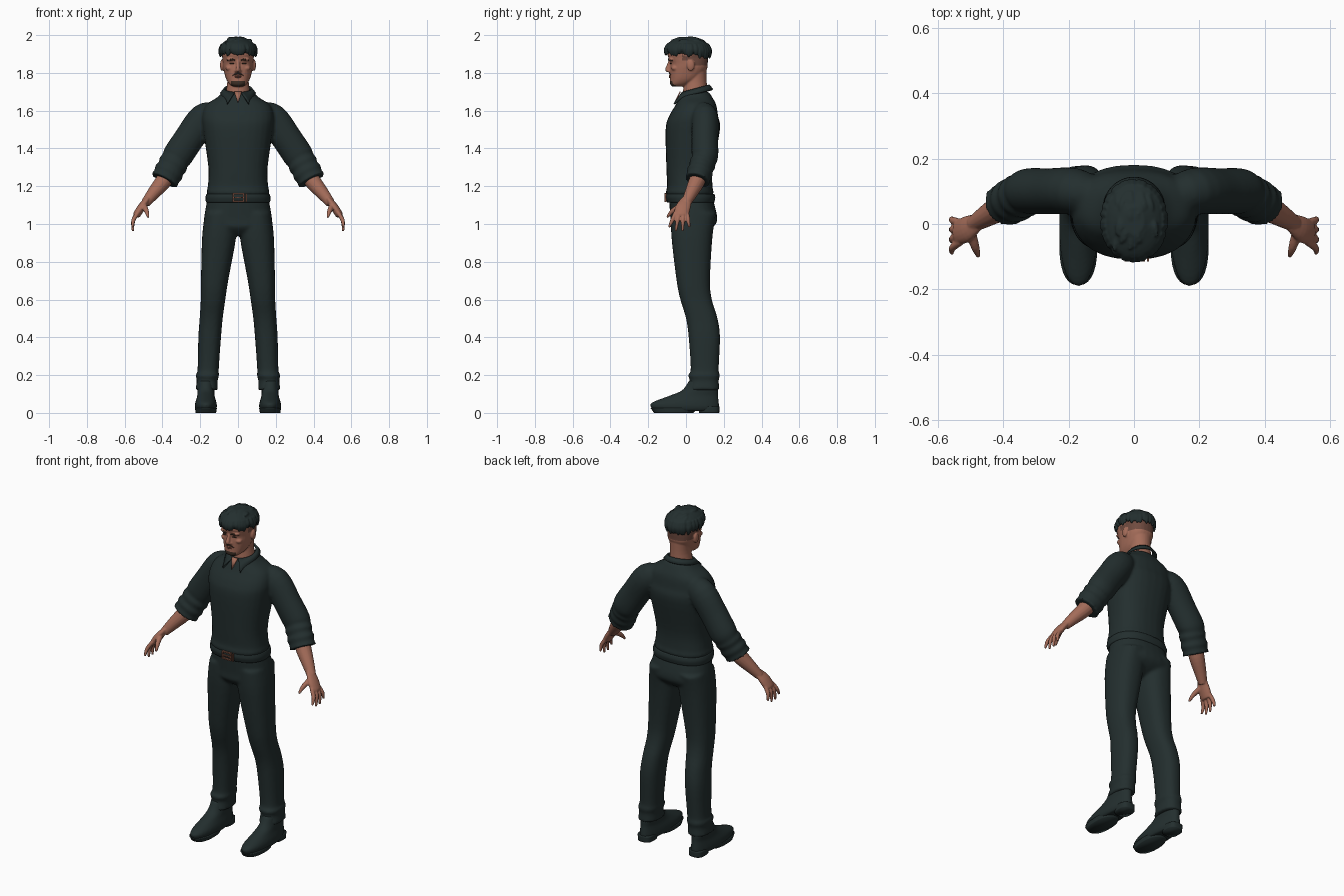
import bpy, bmesh, random
from math import sin, cos, pi, copysign
from mathutils import Vector, Matrix

random.seed(4)
if "Cube" in bpy.data.objects:
    bpy.data.objects.remove(bpy.data.objects["Cube"])


def material(name, *rgb):
    mat = bpy.data.materials.new(name)
    mat.use_nodes = True
    mat.diffuse_color = (*rgb, 1)
    mat.node_tree.nodes["Principled BSDF"].inputs["Base Color"].default_value = (*rgb, 1)
    return mat


DARK = material("dark green black", .017, .028, .028)
SKIN = material("skin", .37, .15, .1)
SHAVED = material("shaved hair", .16, .07, .05)
BEARD = material("beard", .05, .03, .02)
LIP = material("lips", .25, .09, .06)
COPPER = material("copper", .2, .08, .05)


# ---- shape helpers ----
def smooth_rows(rows, steps=4):
    """Smoothly interpolate between rows of numbers with Hermite blending."""
    points = [Vector(row) for row in rows]
    points = [points[0], *points, points[-1]]
    result = []
    for before, start, end, after in zip(points, points[1:], points[2:], points[3:]):
        leave, arrive = (end - before) / 2, (after - start) / 2
        for step in range(steps):
            t = step / steps
            ease = t * t * (3 - 2 * t)
            result.append(start.lerp(end, ease) + leave * t * (1 - t) ** 2 - arrive * t * t * (1 - t))
    return result + [points[-1]]


def join_sections(bm, sections, power, sides):
    """Join superellipse sections (centre, first axis, second axis) into a closed body."""
    rings = []
    for centre, first, second in sections:
        ring = []
        for i in range(sides):
            angle = 2 * pi * i / sides
            x, y = (copysign(abs(w) ** (2 / power), w) for w in (cos(angle), sin(angle)))
            ring.append(bm.verts.new(centre + first * x + second * y))
        rings.append(ring)
    faces = [bm.faces.new(rings[0]), bm.faces.new(rings[-1])]
    for lower, upper in zip(rings, rings[1:]):
        for i in range(sides):
            faces.append(bm.faces.new((lower[i - 1], lower[i], upper[i], upper[i - 1])))
    bmesh.ops.recalc_face_normals(bm, faces=faces)


def stack(bm, rows, power=2.4):
    """Upright body from rows of height, half width, front, back and optional centre x."""
    sections = []
    for z, width, front, back, x in smooth_rows([(*row, 0)[:5] for row in rows]):
        sections.append((Vector((x, (front + back) / 2, z)), Vector((width, 0, 0)),
                         Vector((0, (back - front) / 2, 0))))
    join_sections(bm, sections, power, sides=28)


def tube(bm, rows, depth=1, sides=16):
    """Limb from rows of x, y, z, radius; depth scales the front-to-back radius."""
    points = smooth_rows(rows)
    sections = []
    for i, point in enumerate(points):
        following, previous = points[min(i + 1, len(points) - 1)], points[max(i - 1, 0)]
        along = (following - previous).to_3d().normalized()
        across = Vector((0, 1, 0))
        across = (across - along * across.dot(along)).normalized()
        radius = point.w
        sections.append((point.to_3d(), across * radius * depth, along.cross(across) * radius))
    join_sections(bm, sections, 2, sides)


def placed(location, size):
    return Matrix.Translation(location) @ Matrix.Diagonal((*size, 1))


def ball(bm, location, size):
    bmesh.ops.create_uvsphere(bm, u_segments=20, v_segments=12, radius=1, matrix=placed(location, size))


def box(bm, location, size):
    bmesh.ops.create_cube(bm, size=1, matrix=placed(location, size))


def mirror(bm):
    copied = bmesh.ops.duplicate(bm, geom=bm.verts[:] + bm.edges[:] + bm.faces[:])["geom"]
    verts = [item for item in copied if isinstance(item, bmesh.types.BMVert)]
    bmesh.ops.scale(bm, vec=(-1, 1, 1), verts=verts)
    bmesh.ops.reverse_faces(bm, faces=[item for item in copied if isinstance(item, bmesh.types.BMFace)])


def finish(name, bm, *materials, voxel=0, relax=0, thickness=0):
    """Make the object; voxel fuses overlapping parts into one relaxed surface."""
    mesh = bpy.data.meshes.new(name)
    bm.to_mesh(mesh)
    bm.free()
    part = bpy.data.objects.new(name, mesh)
    bpy.context.scene.collection.objects.link(part)
    if voxel:
        fuse = part.modifiers.new("fuse", "REMESH")
        fuse.mode, fuse.voxel_size = "VOXEL", voxel
        soften = part.modifiers.new("relax", "SMOOTH")
        soften.factor, soften.iterations = .5, relax
        graph = bpy.context.evaluated_depsgraph_get()
        mesh = bpy.data.meshes.new_from_object(part.evaluated_get(graph))
        part.modifiers.clear()
        part.data = mesh
    if thickness:
        solid = part.modifiers.new("thickness", "SOLIDIFY")
        solid.thickness, solid.offset = thickness, 0
    mesh.materials.clear()
    for mat in materials:
        mesh.materials.append(mat)
    mesh.shade_smooth()
    return part


# ---- shirt: sleeves with rolled folds, fused with the torso ----
bm = bmesh.new()
elbow, cuff = Vector((.32, .1, 1.36)), Vector((.39, .06, 1.23))
folds = [(*elbow.lerp(cuff, i / 6), .08 - .008 * (i % 2)) for i in range(7)]
tube(bm, [(.11, .08, 1.58, .06), (.18, .1, 1.56, .08), (.26, .1, 1.45, .08), *folds], depth=.88, sides=28)
mirror(bm)
stack(bm, [(1.15, .16, -.1, .14), (1.17, .167, -.107, .146), (1.2, .16, -.1, .14), (1.3, .157, -.104, .143),
           (1.5, .185, -.108, .18), (1.57, .19, -.09, .17), (1.63, .17, -.055, .16),
           (1.67, .11, -.035, .14), (1.7, .08, -.016, .12)])
finish("shirt", bm, DARK, voxel=.009, relax=4)

# ---- collar with drooping points, and the open neckline ----
bm = bmesh.new()
strip = []
for i in range(-20, 21):
    turn = i / 20
    angle, droop = turn * 2.9, abs(turn) ** 7
    side, back = sin(angle), cos(angle)
    top = (.07 * side, .05 + .07 * back, 1.715 + .02 * back)
    low = (.09 * side + copysign(.036, turn) * droop, .05 + .09 * back - .024 * droop,
           1.69 + .02 * back - .035 * droop)
    strip.append((bm.verts.new(top), bm.verts.new(low)))
for (top, low), (next_top, next_low) in zip(strip, strip[1:]):
    bm.faces.new((top, low, next_low, next_top))
finish("collar", bm, DARK, thickness=.011)
bm = bmesh.new()
bm.faces.new([bm.verts.new(corner) for corner in ((-.02, -.03, 1.7), (0, -.06, 1.64), (.02, -.03, 1.7))])
finish("neckline", bm, SKIN, thickness=.006)

# ---- trousers: mirrored legs fused with the hips ----
bm = bmesh.new()
stack(bm, [(1.06, .085, -.08, .16, .09), (.93, .09, -.077, .14, .1), (.7, .072, -.05, .127, .124),
           (.6, .065, -.03, .137, .132), (.5, .061, 0, .167, .142), (.4, .06, .014, .18, .15),
           (.23, .056, .025, .173, .158), (.2, .062, .01, .18, .162), (.17, .055, .02, .173, .163),
           (.12, .06, .005, .178, .166)])
mirror(bm)
stack(bm, [(1.14, .16, -.09, .14), (1.03, .18, -.083, .166), (.98, .17, -.08, .14), (.94, .08, -.04, .08)])
finish("trousers", bm, DARK, voxel=.009, relax=3)

# ---- belt and buckle frame ----
bm = bmesh.new()
stack(bm, [(1.115, .17, -.1, .15), (1.14, .172, -.108, .155), (1.16, .167, -.105, .15)])
finish("belt", bm, DARK)
bm = bmesh.new()
for x in (-.026, .03, .043):
    box(bm, (x, -.109, 1.14), (.007, .012, .045))
for z in (1.12, 1.14, 1.16):
    box(bm, (.002, -.109, z), (.06, .012, .007))
finish("belt_buckle", bm, COPPER).data.shade_flat()

# ---- shoes, soles and heels ----
bm = bmesh.new()
stack(bm, [(.01, .05, -.17, .165, .17), (.03, .058, -.187, .175, .17), (.055, .056, -.18, .174, .17),
           (.09, .046, -.09, .17, .17), (.12, .045, -.02, .17, .17), (.17, .043, .015, .165, .17)], power=2.2)
mirror(bm)
finish("shoes", bm, DARK, voxel=.007, relax=2)
bm = bmesh.new()
stack(bm, [(0, .054, -.17, .04, .17), (.025, .058, -.187, .06, .17)])
stack(bm, [(0, .044, .07, .176, .17), (.035, .045, .065, .177, .17)], power=3)
mirror(bm)
finish("shoe_soles", bm, DARK)

# ---- forearms, palms, fingers and thumbs ----
bm = bmesh.new()
tube(bm, [(.36, .08, 1.28, .045), (.4, .055, 1.22, .043), (.45, .025, 1.16, .034), (.49, 0, 1.11, .025)])
tube(bm, [(.48, .005, 1.13, .015), (.51, -.015, 1.09, .021), (.535, -.025, 1.05, .02), (.54, -.026, 1.04, .015)],
     depth=1.9)
for finger in range(4):
    y, tip = .02 * finger - .055, .036 * finger - .09
    end = .96 + .01 * (finger - 1.5) ** 2
    tube(bm, [(.53, y, 1.06, .011), (.554, (y + tip) / 2, 1.02, .011), (.557, tip, end, .006)])
tube(bm, [(.5, -.02, 1.1, .016), (.485, -.07, 1.07, .013), (.475, -.1, 1.035, .006)])
mirror(bm)
finish("forearms_and_hands", bm, SKIN, voxel=.004, relax=3)

# ---- head, ears, brows, cheeks, nose and neck ----
bm = bmesh.new()
ball(bm, (.086, .025, 1.84), (.009, .02, .03))
ball(bm, (.034, -.076, 1.872), (.028, .016, .009))
ball(bm, (.045, -.06, 1.825), (.022, .018, .014))
ball(bm, (.01, -.09, 1.81), (.008, .011, .007))
mirror(bm)
stack(bm, [(1.727, .026, -.07, -.02), (1.74, .046, -.084, .02), (1.77, .064, -.084, .07), (1.82, .077, -.085, .11),
           (1.85, .081, -.083, .115), (1.88, .083, -.093, .117), (1.91, .083, -.095, .118),
           (1.97, .04, -.05, .07)])
stack(bm, [(1.66, .07, -.02, .115), (1.75, .057, -.01, .11), (1.82, .06, .01, .11)], power=2)
tube(bm, [(0, -.08, 1.87, .01), (0, -.092, 1.84, .01), (0, -.098, 1.818, .013), (0, -.094, 1.807, .008)])
head = finish("head", bm, SKIN, SHAVED, BEARD, voxel=.0045, relax=3)
for face in head.data.polygons:
    x, y, z = face.center
    if abs(x) < .084 and y > -.02 and z > (1.84 if y > .045 else 1.865):
        face.material_index = 1
    elif abs(x) < .036 and y < -.05 and z < 1.757:
        face.material_index = 2

# ---- eyebrows, eyes, moustache and lips ----
bm = bmesh.new()
tube(bm, [(.017, -.09, 1.866, .003), (.035, -.09, 1.872, .005), (.058, -.073, 1.866, .002)])
ball(bm, (.033, -.081, 1.85), (.012, .005, .0035))
mirror(bm)
tube(bm, [(-.028, -.077, 1.786, .003), (0, -.086, 1.798, .004), (.028, -.077, 1.786, .003)])
finish("brows_eyes_and_moustache", bm, BEARD)
bm = bmesh.new()
for z in (1.778, 1.786):
    tube(bm, [(-.022, -.079, 1.782, .002), (0, -.086, z, .005), (.022, -.079, 1.782, .002)])
finish("lips", bm, LIP)

# ---- cropped hair: a cap, ragged rim locks and loose tufts ----
bm = bmesh.new()
stack(bm, [(1.9, .086, -.094, .12), (1.93, .092, -.106, .126), (1.96, .08, -.094, .11), (1.99, .03, -.03, .05)],
      power=2.2)
for lock in range(36):
    angle = 2 * pi * lock / 36 + random.uniform(-.06, .06)
    drop = random.uniform(-.01, .01) - .01 * (1 - cos(angle))
    rows = []
    for reach, z, radius in ((.9, 1.95, .012), (1.02, 1.925 + drop / 2, .014), (1.03, 1.9 + drop, .005)):
        rows.append((.09 * reach * sin(angle), .01 - .113 * reach * cos(angle), z, radius))
    tube(bm, rows, sides=8)
for tuft in range(30):
    x, y, lean = random.uniform(-.055, .055), random.uniform(-.06, .07), random.uniform(-.02, .02)
    z = 1.985 - 5 * x * x - 4 * (y - .01) ** 2
    tube(bm, [(x, y + .03, z - .01, .01), (x + lean / 2, y, z, .012), (x + lean, y - .03, z, .004)], sides=8)
finish("hair", bm, DARK, voxel=.0045, relax=1)
